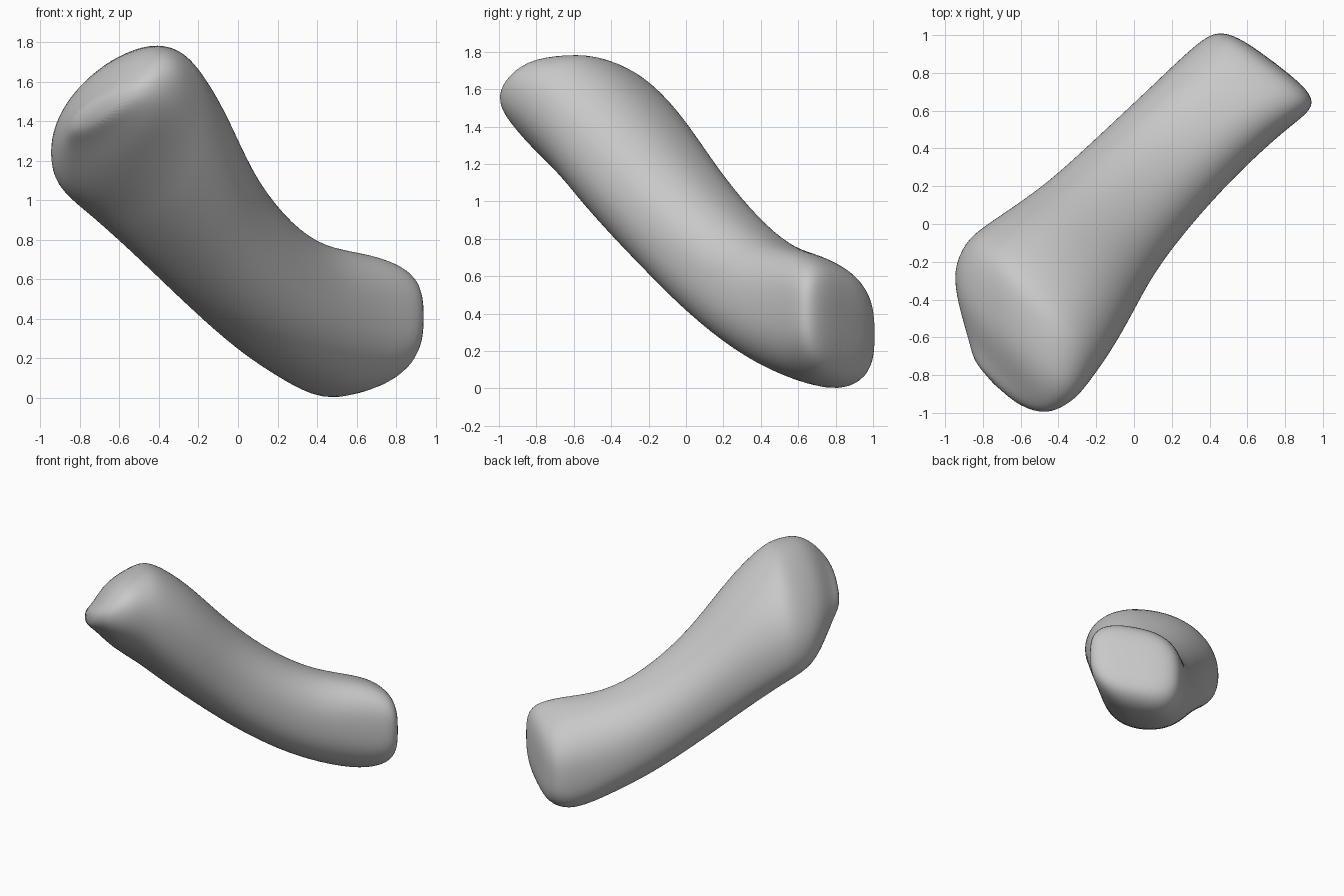
import bpy, bmesh, math

cube = bpy.data.objects.get("Cube")
if cube:
    bpy.data.objects.remove(cube, do_unlink=True)

# Single plain grey
grey = bpy.data.materials.new("plain_grey")
grey.use_nodes = True
colour = (0.58, 0.58, 0.58, 1)
grey.diffuse_color = colour
grey.node_tree.nodes["Principled BSDF"].inputs["Base Color"].default_value = colour

# Slanted rounded sections along the diagonal of the shaft:
# distance along, sideways centre, height, half width, half height, slant
SECTIONS = [
    (-1.125, -0.07, 1.435, 0.14, 0.075, -0.007),
    (-1.06, -0.1, 1.45, 0.27, 0.152, -0.029),
    (-0.96, -0.03, 1.435, 0.39, 0.27, -0.055),
    (-0.85, 0.035, 1.4, 0.475, 0.365, -0.088),
    (-0.7, 0.075, 1.36, 0.49, 0.425, -0.07),
    (-0.6, 0.08, 1.31, 0.48, 0.455, -0.054),
    (-0.4, 0.085, 1.155, 0.435, 0.46, -0.036),
    (-0.2, 0.1, 0.97, 0.385, 0.43, -0.022),
    (0.0, 0.115, 0.785, 0.355, 0.39, -0.01),
    (0.3, 0.125, 0.565, 0.335, 0.36, -0.008),
    (0.6, 0.125, 0.42, 0.325, 0.347, -0.01),
    (0.9, 0.115, 0.355, 0.33, 0.37, -0.024),
    (1.06, 0.09, 0.35, 0.335, 0.31, -0.022),
    (1.115, 0.08, 0.35, 0.26, 0.23, -0.014),
    (1.13, 0.08, 0.35, 0.12, 0.1, -0.003),
]
SIDES = 32
R = math.sqrt(0.5)


def rounded(value, power):
    """Superellipse version of a sine or cosine."""
    return math.copysign(abs(value) ** (2 / power), value)


def add_ring(bm, along, side, height, half_w, half_h, slant):
    """Ring of vertices, boxier and skewed towards the lower end."""
    lean = slant / half_w
    rise = math.sqrt(half_h ** 2 - lean ** 2)
    blunt = max(0, along - 0.5)
    power = 2.2 + 0.9 * blunt
    ring = []
    for i in range(SIDES):
        t = math.tau * i / SIDES
        c, s = rounded(math.cos(t), power), rounded(math.sin(t), power)
        u = along - 0.22 * blunt * half_w * c
        v = side + half_w * c
        z = height + lean * c + rise * s
        ring.append(bm.verts.new(((u - v) * R, (u + v) * R, z)))
    return ring


# Curved shaft with a flared upper end and a blunt lower end
bm = bmesh.new()
rings = [add_ring(bm, *s) for s in SECTIONS]
for a, b in zip(rings, rings[1:]):
    for i in range(SIDES):
        j = (i + 1) % SIDES
        bm.faces.new((a[i], a[j], b[j], b[i]))
bm.faces.new(rings[0])
bm.faces.new(rings[-1])
bmesh.ops.recalc_face_normals(bm, faces=bm.faces)
for f in bm.faces:
    f.smooth = True

mesh = bpy.data.meshes.new("curved_shaft")
bm.to_mesh(mesh)
bm.free()
mesh.materials.append(grey)
shaft = bpy.data.objects.new("curved_shaft", mesh)
bpy.context.collection.objects.link(shaft)

smooth = shaft.modifiers.new("rounding", 'SUBSURF')
smooth.levels = 2
smooth.render_levels = 2
